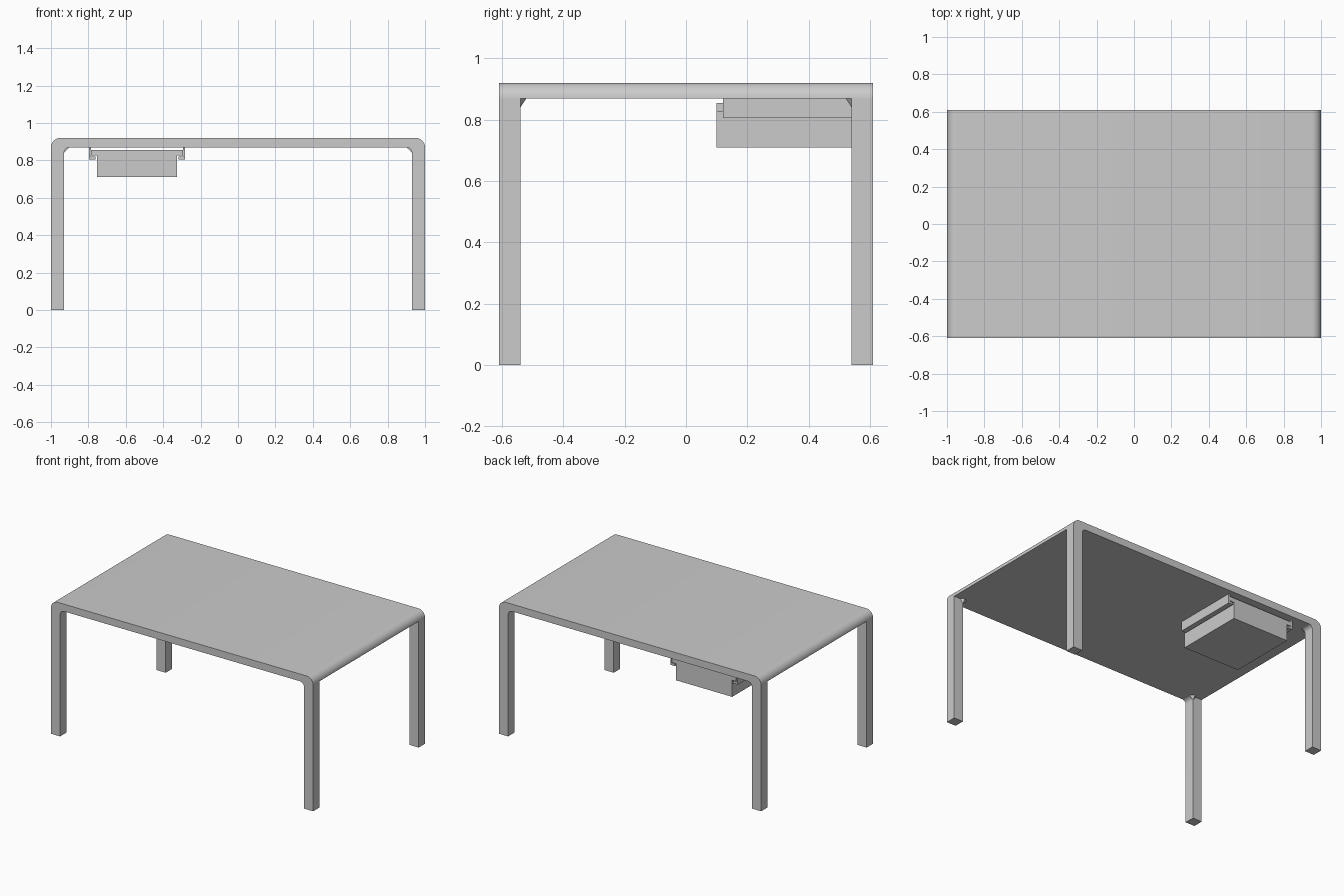
import bpy, bmesh
from math import sin, cos, pi

if "Cube" in bpy.data.objects:
    bpy.data.objects.remove(bpy.data.objects["Cube"])


def arc(cx, cz, r, a0, a1, n=8):
    """Points on an arc in the x-z plane, angles in degrees."""
    return [(cx + r * cos((a0 + (a1 - a0) * i / n) * pi / 180),
             cz + r * sin((a0 + (a1 - a0) * i / n) * pi / 180)) for i in range(n + 1)]


def finish(name, bm, smooth=False):
    bmesh.ops.recalc_face_normals(bm, faces=bm.faces)
    mesh = bpy.data.meshes.new(name)
    bm.to_mesh(mesh)
    bm.free()
    obj = bpy.data.objects.new(name, mesh)
    bpy.context.collection.objects.link(obj)
    if smooth:
        bpy.ops.object.select_all(action='DESELECT')
        obj.select_set(True)
        bpy.context.view_layer.objects.active = obj
        bpy.ops.object.shade_smooth_by_angle()
    return obj


def extrude_profile(bm, points, y0, y1):
    """Extrude an x-z outline from y0 to y1."""
    face = bm.faces.new([bm.verts.new((x, y0, z)) for x, z in points])
    new = bmesh.ops.extrude_face_region(bm, geom=[face])['geom']
    moved = [v for v in new if isinstance(v, bmesh.types.BMVert)]
    bmesh.ops.translate(bm, verts=moved, vec=(0, y1 - y0, 0))


def mirror(obj, x, y):
    mod = obj.modifiers.new("Mirror", 'MIRROR')
    mod.use_axis = (x, y, False)


X, Y, TOP, UNDER, LEG = 1.0, 0.61, 0.92, 0.87, 0.07
R = TOP - UNDER

# table top with rounded ends
bm = bmesh.new()
extrude_profile(bm, arc(X - R, UNDER, R, 0, 90) + arc(-X + R, UNDER, R, 90, 180), -Y, Y)
finish("table_top", bm, True)

# four square legs with a filleted inner corner
F = 0.03
inner = X - LEG
bm = bmesh.new()
extrude_profile(bm, [(inner, 0), (X, 0), (X, UNDER)]
                + arc(inner - F, UNDER - F, F, 90, 0), Y - LEG, Y)
mirror(finish("legs", bm, True), True, True)

# small corner gussets on the inner side of each leg
bm = bmesh.new()
yi = Y - LEG
for co in ((inner, yi, UNDER - F), (inner - F, yi, UNDER),
           (inner + 0.02, yi, UNDER), (inner, yi - 0.02, UNDER)):
    bm.verts.new(co)
bmesh.ops.convex_hull(bm, input=bm.verts[:])
mirror(finish("leg_gussets", bm), True, True)

# open drawer box with side flanges
CX, HALF, FLANGE = -0.54, 0.215, 0.245
D0, D1, BASE, RIM, LIP = 0.10, 0.575, 0.71, 0.855, 0.825
WALL = 0.02
inner_h = HALF - WALL
shell = [(-HALF, BASE), (HALF, BASE), (HALF, LIP), (FLANGE, LIP), (FLANGE, RIM),
         (inner_h, RIM), (inner_h, BASE + WALL), (-inner_h, BASE + WALL),
         (-inner_h, RIM), (-FLANGE, RIM), (-FLANGE, LIP), (-HALF, LIP)]
bm = bmesh.new()
extrude_profile(bm, [(CX + x, z) for x, z in shell], D0, D1)
finish("drawer_tray", bm)

# drawer end walls
bm = bmesh.new()
for y0 in (D0, D1 - WALL):
    extrude_profile(bm, [(CX + x, z) for x, z in
                         ((-inner_h, BASE + WALL), (inner_h, BASE + WALL),
                          (inner_h, RIM), (-inner_h, RIM))], y0, y0 + WALL)
finish("drawer_end_walls", bm)

# L-shaped runners hanging from the table top
runner = [(0.247, UNDER), (0.257, UNDER), (0.257, 0.805), (0.222, 0.805),
          (0.222, 0.82), (0.247, 0.82)]
for side, name in ((-1, "left_runner"), (1, "right_runner")):
    bm = bmesh.new()
    extrude_profile(bm, [(CX + side * x, z) for x, z in runner], 0.12, D1)
    finish(name, bm)
